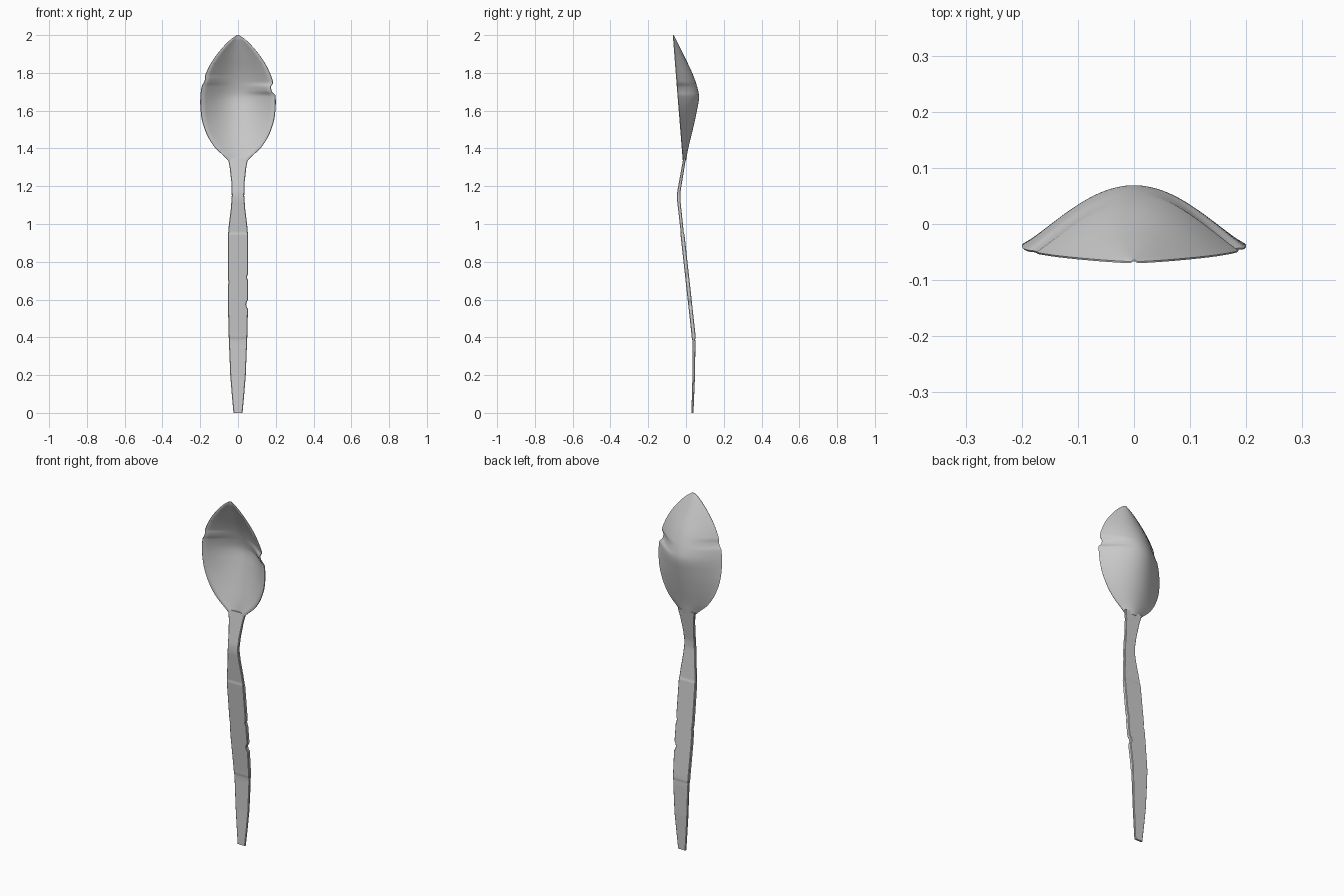
import bpy, bmesh, math

cube = bpy.data.objects.get("Cube")
if cube:
    bpy.data.objects.remove(cube)

metal = bpy.data.materials.new("grey metal")
metal.use_nodes = True
grey = (0.6, 0.6, 0.6, 1)
metal.diffuse_color = grey
metal.node_tree.nodes["Principled BSDF"].inputs["Base Color"].default_value = grey


def sample(table, z, smooth=False):
    """Interpolate a list of (z, value) points."""
    if z <= table[0][0]:
        return table[0][1]
    for i in range(len(table) - 1):
        (z0, v0), (z1, v1) = table[i], table[i + 1]
        if z <= z1:
            h = z1 - z0
            t = (z - z0) / h
            if not smooth:
                return v0 + (v1 - v0) * t
            za, va = table[max(i - 1, 0)]
            zb, vb = table[min(i + 2, len(table) - 1)]
            m0 = (v1 - va) / (z1 - za) * h
            m1 = (vb - v0) / (zb - z0) * h
            return ((2*t**3 - 3*t*t + 1) * v0 + (t**3 - 2*t*t + t) * m0
                    + (3*t*t - 2*t**3) * v1 + (t**3 - t*t) * m1)
    return table[-1][1]


# Worn nicks along the edges: side, height, depth, half length
NICKS = [(1, 1.715, 0.019, 0.025), (-1, 1.76, 0.007, 0.02),
         (1, 0.575, 0.01, 0.018), (1, 0.72, 0.005, 0.015),
         (-1, 0.69, 0.004, 0.012)]


def nick(z, side):
    return sum(d * math.exp(-((z - c) / r) ** 4)
               for s, c, d, r in NICKS if s == side)


def finish(name, bm):
    bmesh.ops.recalc_face_normals(bm, faces=bm.faces)
    mesh = bpy.data.meshes.new(name)
    bm.to_mesh(mesh)
    bm.free()
    mesh.materials.append(metal)
    obj = bpy.data.objects.new(name, mesh)
    bpy.context.collection.objects.link(obj)
    bpy.ops.object.select_all(action='DESELECT')
    obj.select_set(True)
    bpy.context.view_layer.objects.active = obj
    bpy.ops.object.shade_smooth_by_angle(angle=math.radians(35))
    return obj


def loft(bm, rings, closed):
    rows = [[bm.verts.new(p) for p in ring] for ring in rings]
    n = len(rows[0])
    for a, b in zip(rows, rows[1:]):
        for j in range(n if closed else n - 1):
            k = (j + 1) % n
            bm.faces.new((a[j], a[k], b[k], b[j]))
    return rows


# Bowl: half width and back depth by height, closed loops of back and front skin
BOWL_WIDTH = [(1.335, .05), (1.36, .075), (1.4, .118), (1.45, .153), (1.5, .176),
              (1.55, .191), (1.6, .198), (1.65, .2), (1.7, .197), (1.75, .187),
              (1.8, .169), (1.85, .144), (1.9, .11), (1.95, .067), (1.98, .035), (2, .006)]
BOWL_BACK = [(1.335, 0), (1.4, .012), (1.5, .036), (1.6, .058), (1.67, .069),
             (1.72, .061), (1.8, .033), (1.9, -.015), (2, -.064)]
RIM = [(1.335, -.014), (1.68, -.042), (2, -.067)]
SKIN, COLS, ROWS = 0.009, 28, 90

rings = []
for i in range(ROWS + 1):
    z = 1.335 + 0.665 * i / ROWS
    w = sample(BOWL_WIDTH, z, True)
    back, rim = sample(BOWL_BACK, z, True), sample(RIM, z)
    outer, inner = [], []
    for j in range(COLS + 1):
        t = 2 * j / COLS - 1
        x = t * (w - nick(z, 1 if t > 0 else -1))
        y = rim + (back - rim) * max(math.cos(t * math.pi / 2), 0) ** 1.08
        outer.append((x, y, z))
        thin = SKIN * min(1, (2 - z) / 0.03 + 0.3)
        inner.append((x * 0.985, max(y - thin, rim - 0.003), z))
    rings.append(outer + inner[::-1])
bm = bmesh.new()
rows = loft(bm, rings, True)
for row in (rows[0], rows[-1]):
    for j in range(COLS):
        bm.faces.new((row[j], row[j + 1], row[-2 - j], row[-1 - j]))
finish("bowl", bm)

# Handle: bent flat bar with a slightly raised grip between two small steps
HANDLE_WIDTH = [(0, .024), (.1, .033), (.2, .041), (.4, .049), (.6, .054), (.94, .053),
                (1, .048), (1.08, .038), (1.15, .033), (1.22, .035), (1.3, .044), (1.35, .054)]
HANDLE_BEND = [(0, .034), (.2, .041), (.37, .042), (.42, .039),
               (1.13, -.039), (1.17, -.038), (1.35, -.007)]
HANDLE_THICK = [(0, .0055), (.39, .008), (.402, .0105), (.945, .0105),
                (.955, .008), (1.15, .009), (1.35, .007)]
heights = sorted({round(i * 0.0125, 4) for i in range(109)}
                 | {.39, .402, .945, .955})
rings = []
for z in heights:
    w, y, h = (sample(tab, z) for tab in (HANDLE_WIDTH, HANDLE_BEND, HANDLE_THICK))
    left, right = w - nick(z, 1), nick(z, -1) - w
    b = 0.003
    rings.append([(right, y - h + b, z), (right + b, y - h, z),
                  (left - b, y - h, z), (left, y - h + b, z),
                  (left, y + h - b, z), (left - b, y + h, z),
                  (right + b, y + h, z), (right, y + h - b, z)])
bm = bmesh.new()
rows = loft(bm, rings, True)
bm.faces.new(rows[0])
bm.faces.new(rows[-1])
finish("handle", bm)
